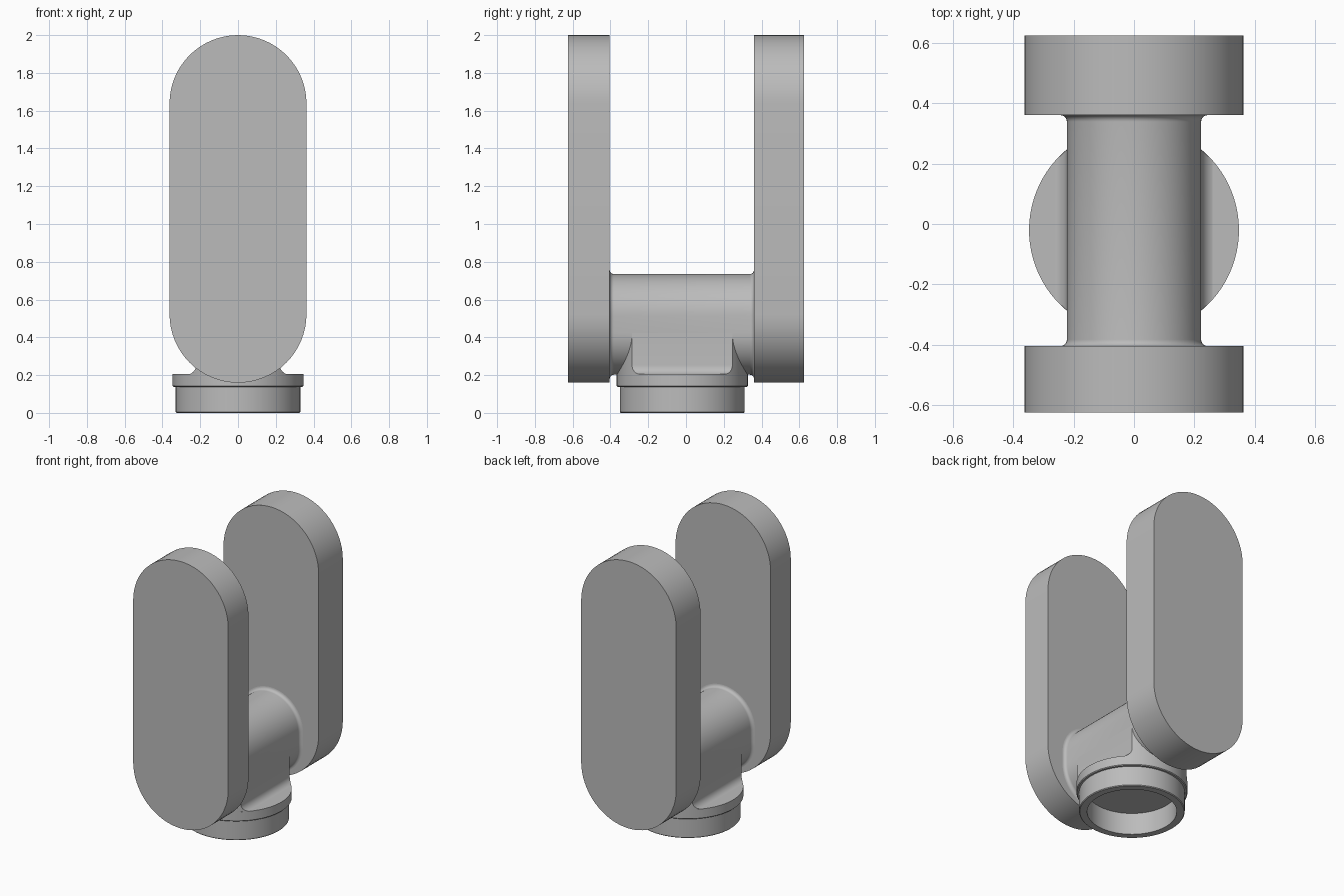
import bpy, bmesh, math

cube = bpy.data.objects.get("Cube")
if cube:
    bpy.data.objects.remove(cube, do_unlink=True)

grey = bpy.data.materials.new("neutral grey")
grey.use_nodes = True
COLOUR = (0.5, 0.5, 0.5, 1)
grey.diffuse_color = COLOUR
grey.node_tree.nodes["Principled BSDF"].inputs["Base Color"].default_value = COLOUR

AXIS_Y = -0.02      # centre line of the round base
COLLAR_R = 0.347
BODY_R = 0.222


def loft(name, rings):
    """Skin a stack of equal-length rings and cap both ends."""
    bm = bmesh.new()
    loops = [[bm.verts.new(p) for p in ring] for ring in rings]
    n = len(loops[0])
    for a, b in zip(loops, loops[1:]):
        for i in range(n):
            j = (i + 1) % n
            bm.faces.new((a[i], a[j], b[j], b[i]))
    bm.faces.new(loops[0])
    bm.faces.new(loops[-1])
    bmesh.ops.recalc_face_normals(bm, faces=bm.faces)
    mesh = bpy.data.meshes.new(name)
    bm.to_mesh(mesh)
    bm.free()
    mesh.materials.append(grey)
    obj = bpy.data.objects.new(name, mesh)
    bpy.context.collection.objects.link(obj)
    bpy.ops.object.select_all(action="DESELECT")
    obj.select_set(True)
    bpy.context.view_layer.objects.active = obj
    bpy.ops.object.shade_smooth_by_angle(angle=math.radians(30))
    return obj


def slot(r, z_low, z_high, y, steps=32):
    """Upright round-ended outline; z_low and z_high are the arc centres."""
    points = []
    for start, zc in ((0, z_high), (math.pi, z_low)):
        for i in range(steps + 1):
            a = start + math.pi * i / steps
            points.append((r * math.cos(a), y, zc + r * math.sin(a)))
    return points


def circle(r, z, steps=96):
    return [(r * math.cos(math.tau * i / steps),
             AXIS_Y + r * math.sin(math.tau * i / steps), z) for i in range(steps)]


def clipped_circle(r, half_width, z, steps=24):
    """Circle trimmed by two flats facing left and right."""
    a0 = math.acos(half_width / r)
    points = []
    for start in (a0, math.pi + a0):
        for i in range(steps + 1):
            a = start + (math.pi - 2 * a0) * i / steps
            points.append((r * math.cos(a), AXIS_Y + r * math.sin(a), z))
    return points


# Two tall round-ended plates
for name, y0, y1 in (("front_plate", -0.624, -0.404), ("back_plate", 0.36, 0.624)):
    loft(name, [slot(0.3625, 0.5225, 1.6375, y) for y in (y0, y1)])

# Bridge between the plates, flaring into each one
FILLET = 0.022
flare = [(FILLET * (1 - math.sin(t)), FILLET * (1 - math.cos(t)))
         for t in (math.pi / 2 * i / 6 for i in range(7))]
sections = [(-0.404 + d, grow) for grow, d in reversed(flare)]
sections += [(0.36 - d, grow) for grow, d in flare]
sections.sort()
loft("bridge", [slot(BODY_R + g, 0.424, 0.513, y) for y, g in sections])

# Neck under the bridge, with a concave foot on the collar
FOOT = 0.05
neck = []
for i in range(9):
    t = math.pi / 2 * i / 8
    neck.append(clipped_circle(COLLAR_R - 0.001, BODY_R + FOOT * (1 - math.sin(t)),
                               0.203 + FOOT * (1 - math.cos(t))))
neck.append(clipped_circle(COLLAR_R - 0.001, BODY_R, 0.43))
loft("neck", neck)

# Hollow round base with a wider collar on top
base_profile = [(0.28, 0.15), (0.28, 0), (0.325, 0), (0.33, 0.005), (0.33, 0.138),
                (0.342, 0.138), (COLLAR_R, 0.143), (COLLAR_R, 0.205)]
loft("base_socket", [circle(r, z) for r, z in base_profile])
